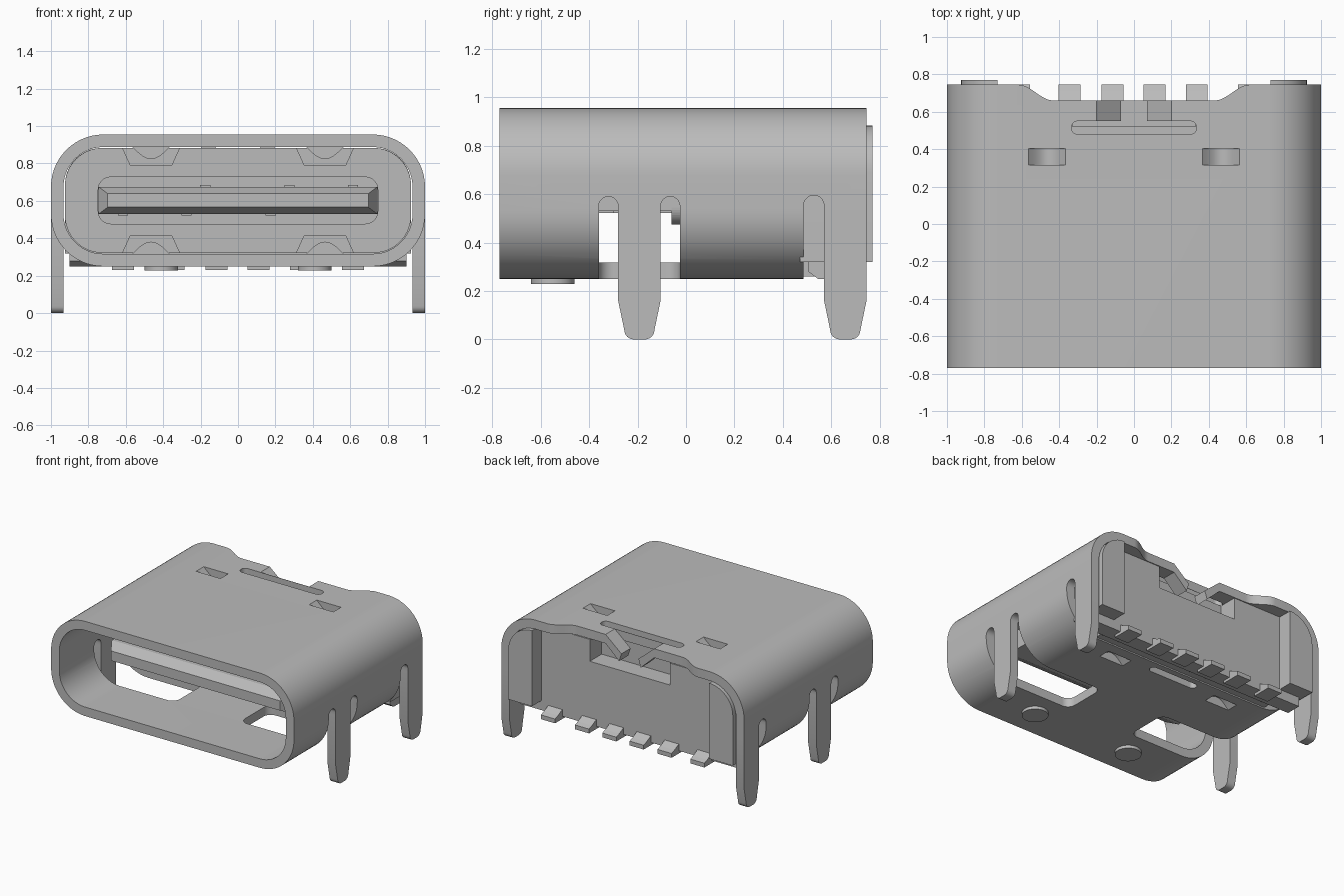
import bpy, bmesh, math
from mathutils import Vector

if "Cube" in bpy.data.objects:
    bpy.data.objects.remove(bpy.data.objects["Cube"], do_unlink=True)

grey = bpy.data.materials.new("plain_grey")
grey.use_nodes = True
grey.diffuse_color = (0.5, 0.5, 0.5, 1)
grey.node_tree.nodes["Principled BSDF"].inputs["Base Color"].default_value = (0.5, 0.5, 0.5, 1)


def arc(cx, cy, r, start, end, n=10):
    return [(cx + r * math.cos(math.radians(start + (end - start) * i / n)),
             cy + r * math.sin(math.radians(start + (end - start) * i / n))) for i in range(n + 1)]


def rounded(u0, u1, v0, v1, r, n=10):
    return (arc(u1 - r, v1 - r, r, 0, 90, n) + arc(u0 + r, v1 - r, r, 90, 180, n)
            + arc(u0 + r, v0 + r, r, 180, 270, n) + arc(u1 - r, v0 + r, r, 270, 360, n))


def rect(u0, u1, v0, v1):
    return [(u0, v0), (u1, v0), (u1, v1), (u0, v1)]


def flip(pts):
    return [(-u, v) for u, v in pts]


def prism(name, pts, axis, a, b):
    """Extrude a flat outline along one axis from a to b."""
    place = {"x": lambda u, v, t: (t, u, v), "y": lambda u, v, t: (u, t, v),
             "z": lambda u, v, t: (u, v, t)}[axis]
    bm = bmesh.new()
    face = bm.faces.new([bm.verts.new(place(u, v, a)) for u, v in pts])
    shift = Vector(place(0, 0, b - a))
    top = bmesh.ops.extrude_face_region(bm, geom=[face])["geom"]
    bmesh.ops.translate(bm, vec=shift, verts=[e for e in top if isinstance(e, bmesh.types.BMVert)])
    bmesh.ops.remove_doubles(bm, verts=bm.verts, dist=1e-5)
    bmesh.ops.recalc_face_normals(bm, faces=bm.faces)
    mesh = bpy.data.meshes.new(name)
    bm.to_mesh(mesh)
    bm.free()
    obj = bpy.data.objects.new(name, mesh)
    bpy.context.collection.objects.link(obj)
    mesh.materials.append(grey)
    return obj


def select(obj):
    bpy.ops.object.select_all(action="DESELECT")
    obj.select_set(True)
    bpy.context.view_layer.objects.active = obj


def carve(obj, cutters):
    for cutter in cutters:
        cutter.hide_render = True
        select(obj)
        mod = obj.modifiers.new("cut", "BOOLEAN")
        mod.operation, mod.solver, mod.object = "DIFFERENCE", "EXACT", cutter
        bpy.ops.object.modifier_apply(modifier=mod.name)
        bpy.data.objects.remove(cutter, do_unlink=True)


def smooth(obj):
    select(obj)
    bpy.ops.object.shade_smooth_by_angle(angle=math.radians(30))


# Shell: rounded tube with its openings
W, LOW, HIGH, T = 1.0, 0.25, 0.955, 0.067
shell = prism("shell", rounded(-W, W, LOW, HIGH, 0.28, 14), "y", -0.77, 0.745)
cuts = [prism("bore", rounded(-W + T, W - T, LOW + T, HIGH - T, 0.213, 14), "y", -1, 1)]
half = [(0.62 - 0.19 * i / 10, 0.745 - 0.085 * (0.5 - 0.5 * math.cos(math.pi * i / 10))) for i in range(11)]
cuts.append(prism("rear_notch", [(0.62, 0.9)] + half + flip(half)[::-1] + [(-0.62, 0.9)], "z", 0.7, 1.1))
cuts.append(prism("top_slot", rounded(-0.335, 0.335, 0.48, 0.55, 0.034), "z", 0.8, 1.1))
cuts.append(prism("tab_gap", rect(-0.2, 0.2, 0.552, 0.8), "z", 0.8, 1.1))
cuts.append(prism("bottom_slot", rounded(-0.2, 0.2, 0.38, 0.44, 0.029), "z", 0.1, 0.4))
side_gap = ([(-0.36, 0.1)] + arc(-0.32, 0.55, 0.04, 180, 0) + [(-0.28, 0.53), (-0.105, 0.53)]
            + arc(-0.065, 0.55, 0.04, 180, 0) + [(-0.025, 0.1)])
rear_gap = ([(0.485, 0.1)] + arc(0.5275, 0.5525, 0.0425, 180, 0) + [(0.57, 0.53), (0.9, 0.53), (0.9, 0.1)])
cuts.append(prism("rear_gap", rear_gap, "x", -1.2, 1.2))
for s in (-1, 1):
    cuts.append(prism("side_gap", side_gap, "x", 0.75 * s, 1.2 * s))
    window = rounded(0.27, 0.98, -0.36, -0.025, 0.06)
    cuts.append(prism("bottom_window", window if s > 0 else flip(window), "z", 0.1, 0.5))
    dent = rect(0.465 * s - 0.1, 0.465 * s + 0.1, 0.315, 0.405)
    cuts.append(prism("dent_gap_top", dent, "z", 0.8, 1.1))
    cuts.append(prism("dent_gap_bottom", dent, "z", 0.1, 0.4))
carve(shell, cuts)
smooth(shell)


# Solder legs, tapered with rounded feet
def leg_outline(y0, y1):
    r = 0.04
    return ([(y0, 0.53), (y0, 0.16)] + arc(y0 + 0.025 + r, r, r, 180, 270, 6)
            + arc(y1 - 0.025 - r, r, r, 270, 360, 6) + [(y1, 0.16), (y1, 0.53)])


for side, s in (("left", 1), ("right", -1)):
    for place, y0, y1 in (("front", -0.28, -0.105), ("rear", 0.57, 0.745)):
        smooth(prism(f"{place}_leg_{side}", leg_outline(y0, y1), "x", (W - T) * s, W * s))

# Pressed spring dents, bowed into the shell
for side, s in (("left", 1), ("right", -1)):
    for place, wall, d in (("top", HIGH, -1), ("bottom", LOW, 1)):
        bow = [(0.465 * s - 0.1 + 0.02 * i, wall + d * 0.065 * math.sin(math.pi * i / 10)) for i in range(11)]
        inner = [(x, z + d * T) for x, z in bow]
        smooth(prism(f"{place}_dent_{side}", bow + inner[::-1], "y", 0.315, 0.405))
    # Bent tabs in the rear notch
    tab = [(0.2, HIGH), (0.2, HIGH - T), (0.09, HIGH - 0.17), (0.07, HIGH - 0.11)]
    prism(f"rear_tab_{side}", tab if s > 0 else flip(tab), "y", 0.552, 0.66)

# Insulator body with relief grooves and a rear pocket
body = prism("insulator_body", rounded(-0.925, 0.925, 0.322, 0.883, 0.2, 14), "y", 0.03, 0.48)
grooves = []
for c in (-0.465, 0.465):
    for wall, d in ((0.9, -1), (0.305, 1)):
        outline = [(c - 0.16, wall), (c + 0.16, wall), (c + 0.11, wall + d * 0.11), (c - 0.11, wall + d * 0.11)]
        grooves.append(prism("groove", outline, "y", -0.1, 0.42))
carve(body, grooves)
smooth(body)
back = prism("back_plate", rect(-0.74, 0.74, 0.26, 0.883), "y", 0.475, 0.66)
carve(back, [prism("pocket", rect(-0.33, 0.33, 0.72, 1), "y", 0.52, 0.8)])
prism("bottom_rail", [(0.505, 0.322), (0.505, 0.28), (0.545, 0.25), (0.66, 0.25), (0.66, 0.322)],
      "x", -0.9, 0.9)
for side, s in (("left", 1), ("right", -1)):
    post = [(0.73, 0.883), (0.73, 0.32), (0.925, 0.32)] + arc(0.73, 0.688, 0.195, 0, 90, 10)[:-1]
    smooth(prism(f"corner_post_{side}", post if s > 0 else flip(post), "y", 0.47, 0.77))

# Tongue with a bevelled tip, on a thicker root
prism("tongue_root", rounded(-0.75, 0.75, 0.475, 0.73, 0.07), "y", -0.06, 0.04)
prism("tongue", rect(-0.745, 0.745, 0.53, 0.675), "y", -0.42, 0)
tip = prism("tongue_tip", rect(-0.745, 0.745, 0.53, 0.675), "y", -0.42, -0.5)
for v in tip.data.vertices:
    if v.co.y < -0.45:
        v.co.x *= 0.935
        v.co.z = 0.6025 + (v.co.z - 0.6025) * 0.5

# Raised contacts on the tongue
for i, (x, y) in enumerate(((-0.175, -0.3), (0.275, -0.36), (0.615, -0.36))):
    prism(f"upper_contact_{i + 1}", rect(x - 0.027, x + 0.027, 0.67, 0.684), "y", y, -0.06)
    prism(f"lower_contact_{i + 1}", rect(-x - 0.027, -x + 0.027, 0.521, 0.535), "y", y, -0.06)

# Solder pins along the rear edge
for i, x in enumerate((-0.615, -0.345, -0.115, 0.11, 0.335, 0.615)):
    h = 0.058
    prism(f"pin_{i + 1}", [(0.6, 0.23), (0.745, 0.23), (0.745, 0.262), (0.71, 0.275), (0.66, 0.3), (0.6, 0.3)],
          "x", x - h, x + h)

# Locating pads under the shell
for side, s in (("left", 1), ("right", -1)):
    pad = prism(f"locating_pad_{side}", arc(0.41 * s, -0.55, 0.09, 0, 360, 32)[:-1], "z", 0.26, 0.228)
    smooth(pad)
